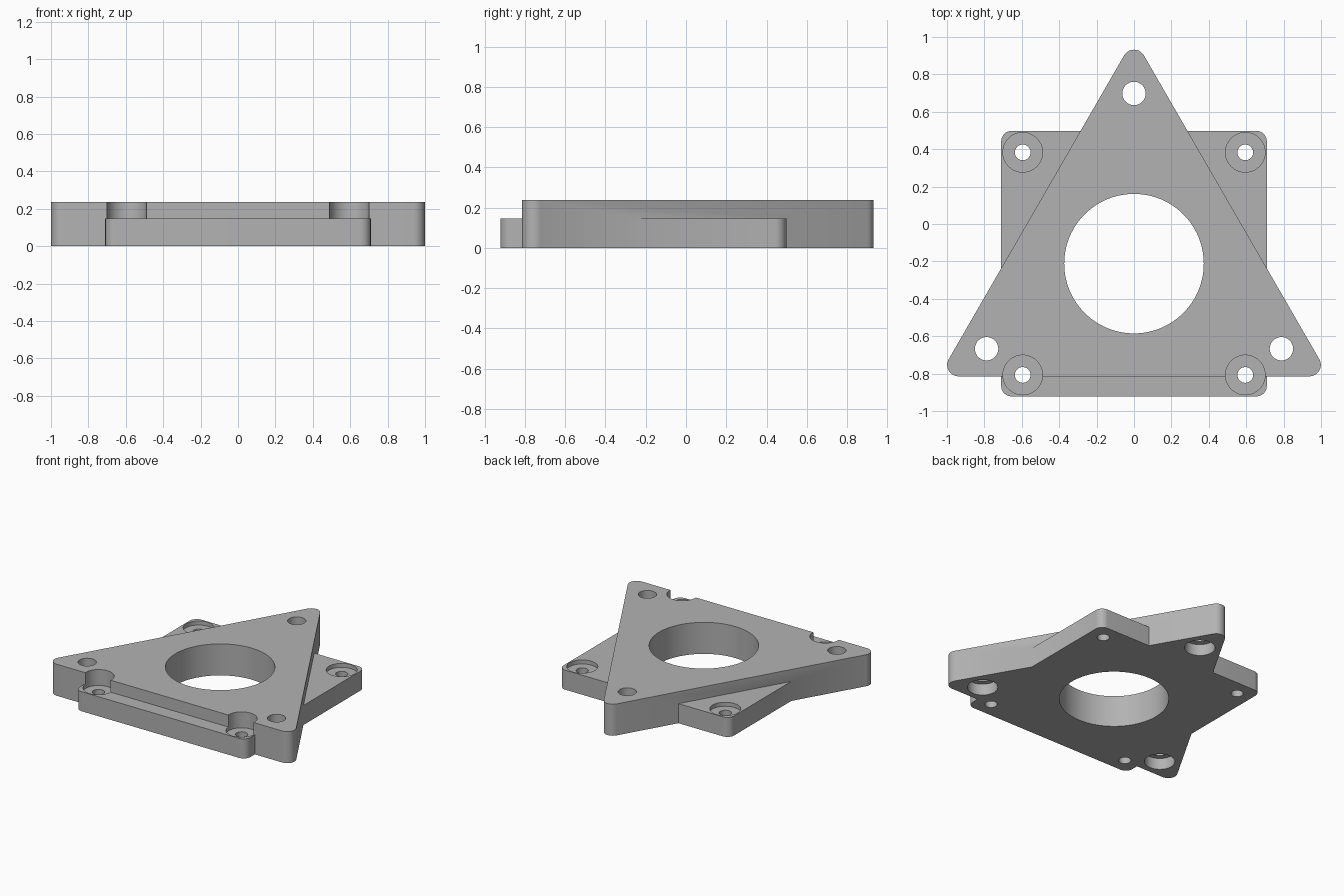
import bpy, bmesh, math
from mathutils import Vector

if "Cube" in bpy.data.objects:
    bpy.data.objects.remove(bpy.data.objects["Cube"], do_unlink=True)

CY = -0.212                  # shared centre of both plates in y
TRI_H, SQ_H = 0.237, 0.147   # plate heights

grey = bpy.data.materials.new("plain grey")
grey.use_nodes = True
colour = (0.45, 0.45, 0.45, 1)
grey.diffuse_color = colour
grey.node_tree.nodes["Principled BSDF"].inputs["Base Color"].default_value = colour


def prism(name, outline, z0, z1):
    """Extrude a closed outline from z0 to z1."""
    bm = bmesh.new()
    face = bm.faces.new([bm.verts.new((x, y, z0)) for x, y in outline])
    top = bmesh.ops.extrude_face_region(bm, geom=[face])
    verts = [v for v in top["geom"] if isinstance(v, bmesh.types.BMVert)]
    bmesh.ops.translate(bm, verts=verts, vec=(0, 0, z1 - z0))
    bmesh.ops.recalc_face_normals(bm, faces=bm.faces)
    mesh = bpy.data.meshes.new(name)
    bm.to_mesh(mesh)
    bm.free()
    mesh.materials.append(grey)
    obj = bpy.data.objects.new(name, mesh)
    bpy.context.collection.objects.link(obj)
    return obj


def rounded_polygon(sides, reach, radius, start):
    """Regular polygon whose corner arcs are centred at distance reach."""
    points, steps = [], 10
    for i in range(sides):
        mid = start + i * math.tau / sides
        for k in range(steps + 1):
            a = mid + (k / steps - 0.5) * math.tau / sides
            points.append((reach * math.cos(mid) + radius * math.cos(a),
                           CY + reach * math.sin(mid) + radius * math.sin(a)))
    return points


def circle(centre, radius, steps=48):
    return [(centre.x + radius * math.cos(i * math.tau / steps),
             centre.y + radius * math.sin(i * math.tau / steps)) for i in range(steps)]


def ring(count, reach, start):
    """Centres spaced evenly round the middle."""
    return [Vector((reach * math.cos(start + i * math.tau / count),
                    CY + reach * math.sin(start + i * math.tau / count)))
            for i in range(count)]


def combine(target, other, operation):
    mod = target.modifiers.new(operation.lower(), "BOOLEAN")
    mod.object, mod.operation, mod.solver = other, operation, "EXACT"
    bpy.context.view_layer.objects.active = target
    bpy.ops.object.modifier_apply(modifier=mod.name)
    bpy.data.objects.remove(other, do_unlink=True)


def bore(target, centre, radius, z0, z1, steps=48):
    combine(target, prism("bore_cutter", circle(centre, radius, steps), z0, z1), "DIFFERENCE")


# Triangular plate joined with the lower square plate
plate = prism("mounting_plate", rounded_polygon(3, 1.083, 0.061, math.pi / 2), 0, TRI_H)
square = prism("square_plate", rounded_polygon(4, 0.654 * math.sqrt(2), 0.056, math.pi / 4), 0, SQ_H)
combine(plate, square, "UNION")

# Large central opening
bore(plate, Vector((0, CY)), 0.373, -0.1, 0.4, 96)

# Triangle corner holes, counterbored from below
for c in ring(3, 0.91, math.pi / 2):
    bore(plate, c, 0.0625, -0.1, 0.4)
    bore(plate, c, 0.104, -0.1, 0.085)

# Square corner holes, counterbored from above through the triangle edge
for c in ring(4, 0.595 * math.sqrt(2), math.pi / 4):
    bore(plate, c, 0.042, -0.1, 0.4)
    bore(plate, c, 0.106, SQ_H - 0.03, 0.4)

bpy.ops.object.select_all(action="DESELECT")
plate.select_set(True)
bpy.context.view_layer.objects.active = plate
bpy.ops.object.shade_smooth_by_angle(angle=math.radians(30))
